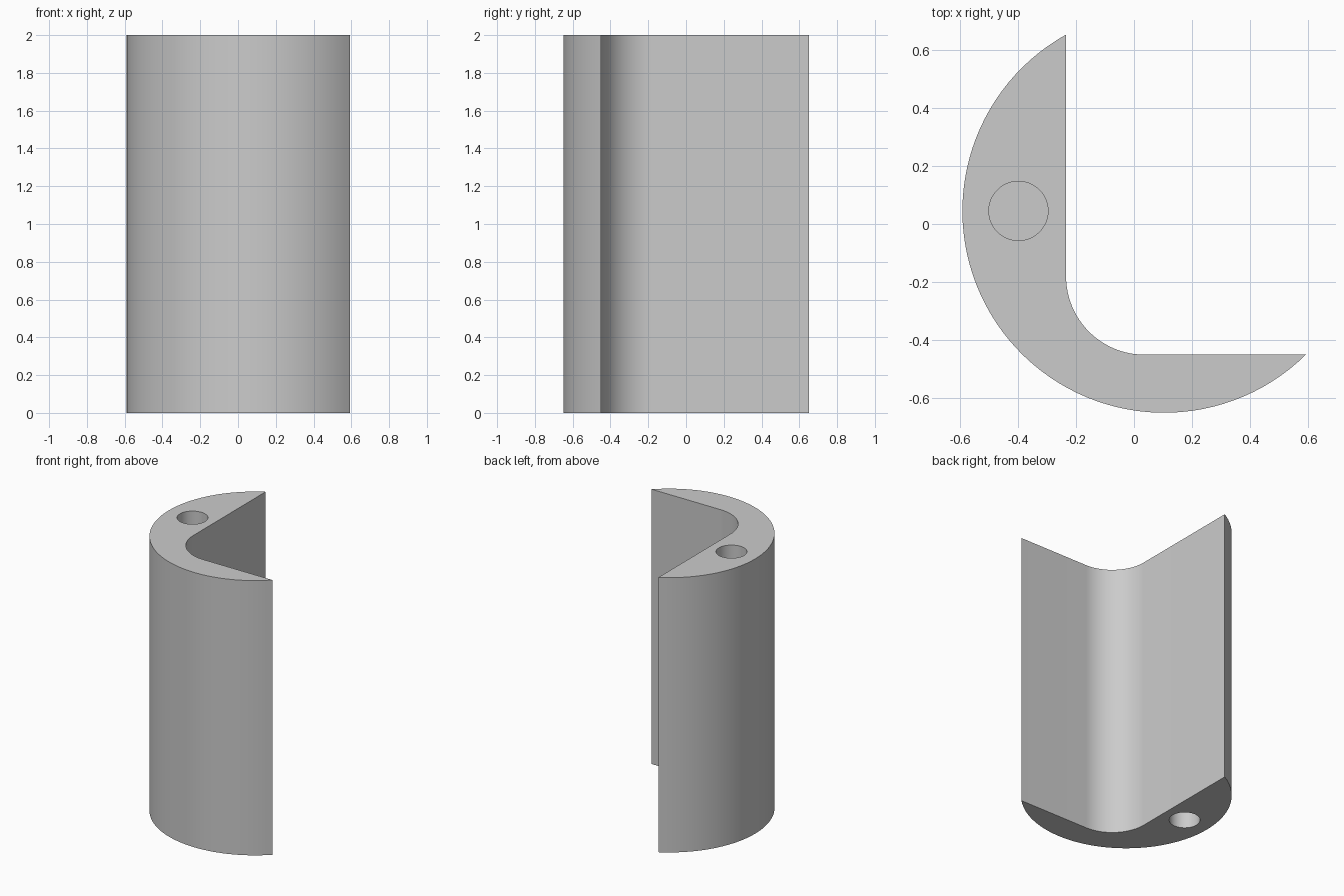
import bpy, bmesh
from math import cos, sin, pi, atan2
from mathutils import Vector

default_cube = bpy.data.objects.get("Cube")
if default_cube:
    bpy.data.objects.remove(default_cube, do_unlink=True)

HEIGHT = 2.0
CENTRE, RADIUS = Vector((0.104, 0.045)), 0.695   # round outer wall
WALL_X, WALL_Y, FILLET = -0.234, -0.45, 0.27     # inner corner
HOLE, HOLE_RADIUS, HOLE_DEPTH = Vector((-0.398, 0.045)), 0.102, 0.4

grey = bpy.data.materials.new("plain grey")
grey.use_nodes = True
colour = (0.6, 0.6, 0.6, 1)
grey.diffuse_color = colour
grey.node_tree.nodes["Principled BSDF"].inputs["Base Color"].default_value = colour


def arc(centre, radius, start, end, steps):
    angles = [start + (end - start) * i / steps for i in range(steps + 1)]
    return [(centre[0] + radius * cos(a), centre[1] + radius * sin(a)) for a in angles]


def prism(name, outline, bottom, top):
    bm = bmesh.new()
    base = bm.faces.new([bm.verts.new((x, y, bottom)) for x, y in outline])
    moved = bmesh.ops.extrude_face_region(bm, geom=[base])["geom"]
    bmesh.ops.translate(bm, vec=(0, 0, top - bottom),
                        verts=[v for v in moved if isinstance(v, bmesh.types.BMVert)])
    if not base.is_valid or len([f for f in bm.faces if abs(f.normal.z) > 0.9]) < 2:
        bm.faces.new([v for v in bm.verts if v.co.z == bottom])
    bmesh.ops.recalc_face_normals(bm, faces=bm.faces)
    mesh = bpy.data.meshes.new(name)
    bm.to_mesh(mesh)
    bm.free()
    mesh.materials.append(grey)
    obj = bpy.data.objects.new(name, mesh)
    bpy.context.collection.objects.link(obj)
    return obj


# Crescent section: outer arc from the back tip to the left tip, then the filleted corner
dx, dy = WALL_X - CENTRE.x, WALL_Y - CENTRE.y
back_angle = atan2((RADIUS**2 - dx**2) ** 0.5, dx)
left_angle = atan2(dy, (RADIUS**2 - dy**2) ** 0.5) + 2 * pi
outline = arc(CENTRE, RADIUS, back_angle, left_angle, 64)
outline += arc((WALL_X + FILLET, WALL_Y + FILLET), FILLET, 1.5 * pi, pi, 24)
body = prism("corner_guard", outline, 0, HEIGHT)

# Blind dowel holes in both ends
for end, low, high in (("bottom", -0.1, HOLE_DEPTH), ("top", HEIGHT - HOLE_DEPTH, HEIGHT + 0.1)):
    cutter = prism(end + "_hole_cutter", arc(HOLE, HOLE_RADIUS, 0, 2 * pi, 48)[:-1], low, high)
    cutter.hide_render = True
    cut = body.modifiers.new(end + "_hole", "BOOLEAN")
    cut.operation, cut.solver, cut.object = "DIFFERENCE", "EXACT", cutter
    bpy.context.view_layer.objects.active = body
    bpy.ops.object.modifier_apply(modifier=cut.name)
    bpy.data.objects.remove(cutter, do_unlink=True)

# Smooth walls with crisp rims
bpy.ops.object.select_all(action="DESELECT")
body.select_set(True)
bpy.context.view_layer.objects.active = body
bpy.ops.object.shade_smooth_by_angle(angle=pi / 6)
